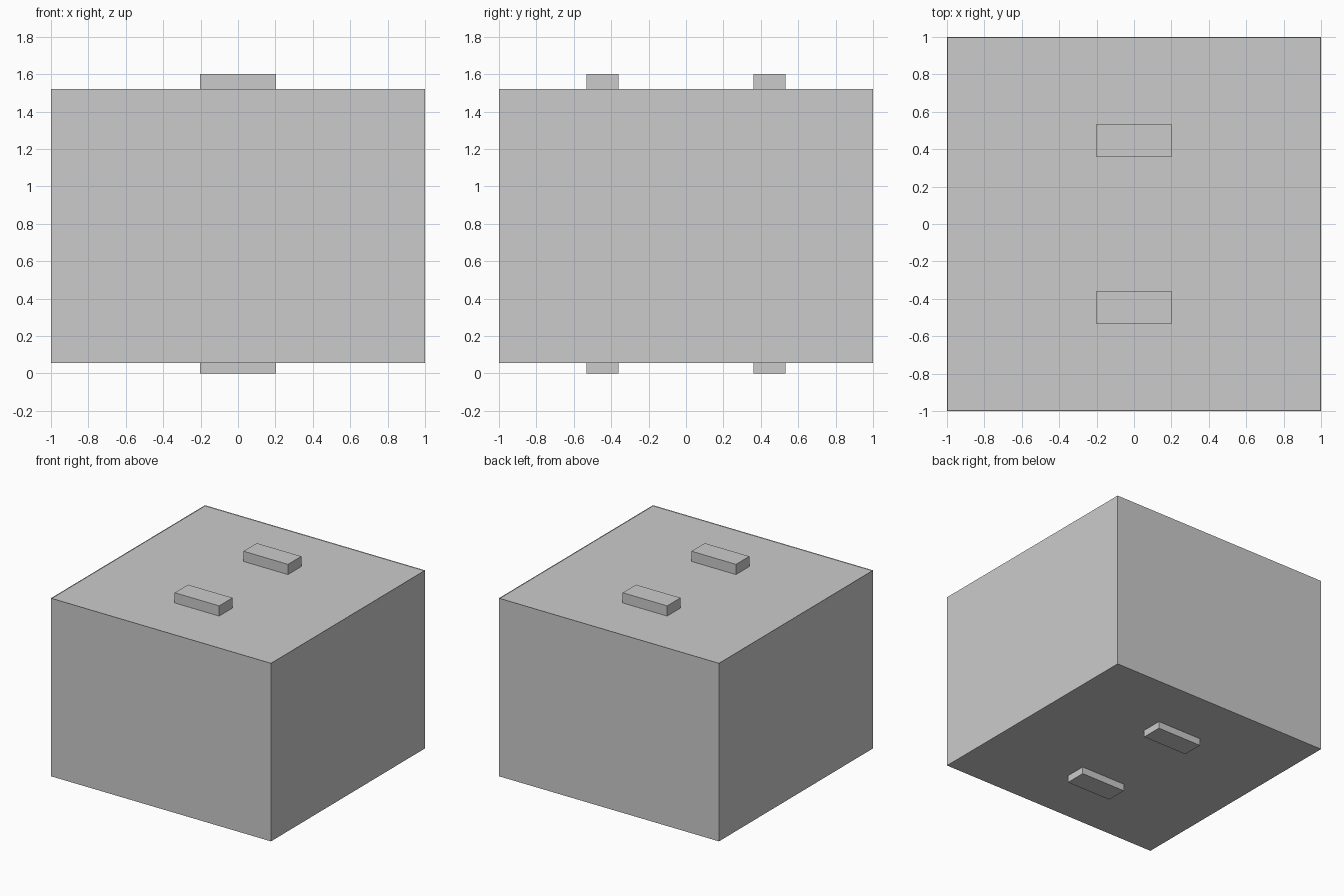
import bpy, bmesh

if "Cube" in bpy.data.objects:
    bpy.data.objects.remove(bpy.data.objects["Cube"])


def box(name, x0, x1, y0, y1, z0, z1, rim=0.0):
    bm = bmesh.new()
    bmesh.ops.create_cube(bm, size=1)
    for v in bm.verts:
        v.co.x = x0 if v.co.x < 0 else x1
        v.co.y = y0 if v.co.y < 0 else y1
        v.co.z = z0 if v.co.z < 0 else z1
    bm.normal_update()
    if rim:
        top = [f for f in bm.faces if f.normal.z > 0.9]
        bmesh.ops.inset_region(bm, faces=top, thickness=rim)
        for v in top[0].verts:
            v.co.z -= rim
    mesh = bpy.data.meshes.new(name)
    bm.to_mesh(mesh)
    bm.free()
    obj = bpy.data.objects.new(name, mesh)
    bpy.context.collection.objects.link(obj)
    return obj


# Main block with a hairline raised rim around the top
RIM = 0.004
box("body", -1, 1, -1, 1, 0.057, 1.52, rim=RIM)

# Matching bars on the top and feet underneath, front and back
for side, sign in (("front", -1), ("back", 1)):
    y0, y1 = sorted((sign * 0.36, sign * 0.533))
    box(side + "_top_bar", -0.202, 0.202, y0, y1, 1.52 - RIM, 1.60)
    box(side + "_foot", -0.202, 0.202, y0, y1, 0, 0.057)
